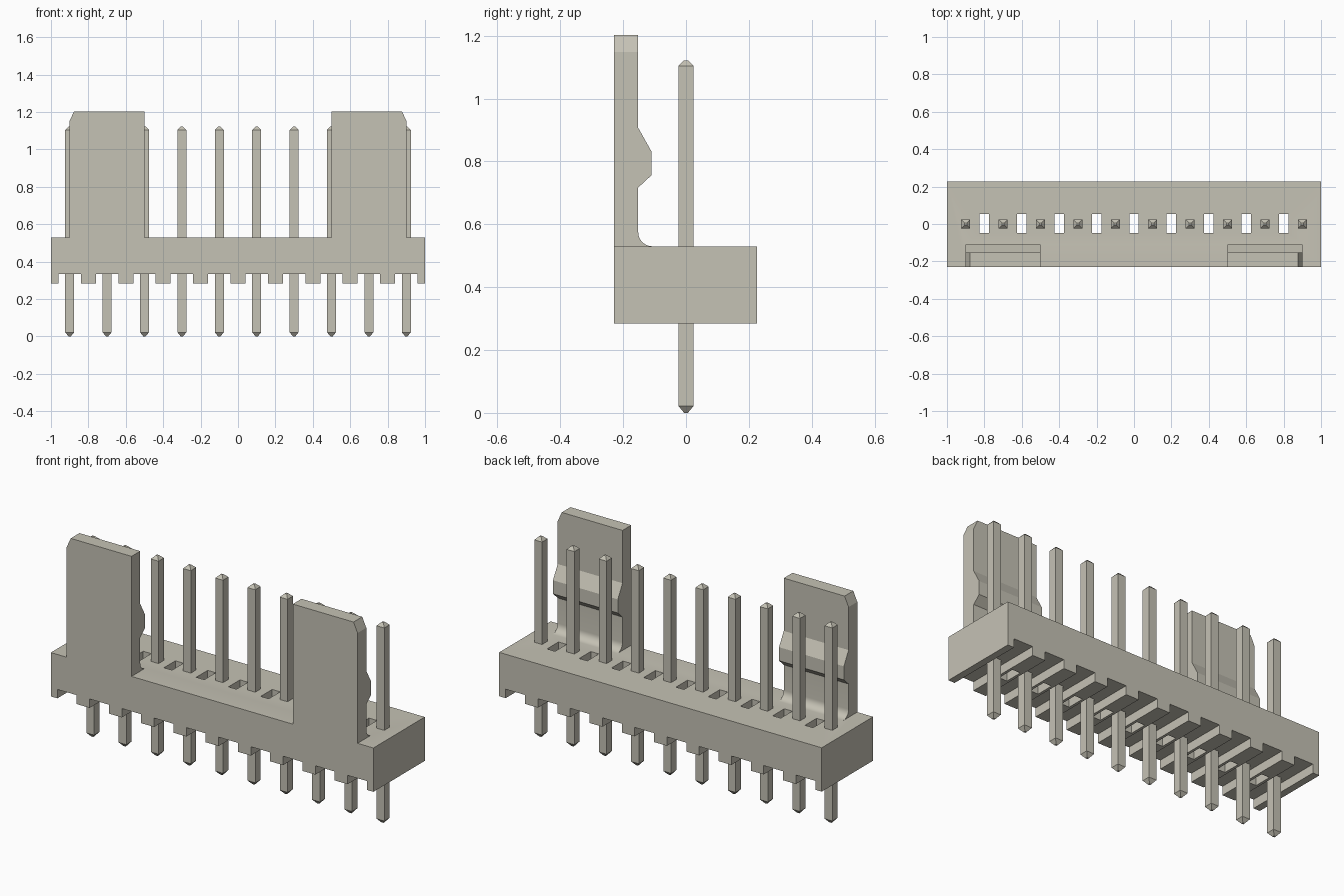
import bpy, bmesh, math
from mathutils import Vector

if "Cube" in bpy.data.objects:
    bpy.data.objects.remove(bpy.data.objects["Cube"])

# Single warm grey plastic colour
COLOUR = (0.56, 0.54, 0.46, 1)
mat = bpy.data.materials.new("warm_grey")
mat.use_nodes = True
mat.diffuse_color = COLOUR
mat.node_tree.nodes["Principled BSDF"].inputs["Base Color"].default_value = COLOUR

PITCH, PINS = 0.2, 10
FRONT, BACK = -0.229, 0.226
BOTTOM, GROOVE, TOP = 0.284, 0.334, 0.53
pin_xs = [(i - (PINS - 1) / 2) * PITCH for i in range(PINS)]


def finish(bm, name):
    bmesh.ops.recalc_face_normals(bm, faces=bm.faces)
    mesh = bpy.data.meshes.new(name)
    bm.to_mesh(mesh)
    bm.free()
    mesh.materials.append(mat)
    obj = bpy.data.objects.new(name, mesh)
    bpy.context.collection.objects.link(obj)
    return obj


def prism(points, direction):
    """Closed profile extruded along a direction."""
    bm = bmesh.new()
    face = bm.faces.new([bm.verts.new(p) for p in points])
    ext = bmesh.ops.extrude_face_region(bm, geom=[face])
    verts = [v for v in ext["geom"] if isinstance(v, bmesh.types.BMVert)]
    bmesh.ops.translate(bm, verts=verts, vec=direction)
    bmesh.ops.recalc_face_normals(bm, faces=bm.faces)
    return bm


def combine(target, tool, operation):
    mod = target.modifiers.new(operation, "BOOLEAN")
    mod.operation, mod.solver, mod.object = operation, "EXACT", tool
    bpy.context.view_layer.objects.active = target
    bpy.ops.object.modifier_apply(modifier=mod.name)
    bpy.data.objects.remove(tool)


# Housing: front profile with a groove under every pin
outline = [(1, BOTTOM), (1, TOP), (-1, TOP), (-1, BOTTOM)]
for x in pin_xs:
    outline += [(x - 0.06, BOTTOM), (x - 0.06, GROOVE),
                (x + 0.06, GROOVE), (x + 0.06, BOTTOM)]
housing = finish(prism([(x, FRONT, z) for x, z in outline], (0, BACK - FRONT, 0)), "housing")

# Vent slots through the housing, between neighbouring pins
bm = bmesh.new()
for x in pin_xs[:-1]:
    box = bmesh.ops.create_cube(bm, size=1)["verts"]
    bmesh.ops.scale(bm, verts=box, vec=(0.05, 0.102, 1))
    bmesh.ops.translate(bm, verts=box, vec=(x + PITCH / 2, 0.002, 0.5))
slots = finish(bm, "slot_cutter")
slots.hide_render = True
combine(housing, slots, "DIFFERENCE")

# Locking tabs: side profile with a catch ridge and a rounded foot
R = 0.045
INNER = -0.152
side = [(FRONT, 0.45), (FRONT, 1.203), (INNER, 1.203), (INNER, 0.907),
        (-0.11, 0.832), (-0.11, 0.756), (INNER, 0.717)]
for i in range(9):
    a = math.pi / 2 * i / 8
    side.append((INNER + R * (1 - math.cos(a)), TOP + R * (1 - math.sin(a))))
side.append((INNER + R, 0.45))
for label, s in (("left", 1), ("right", -1)):
    bm = prism([(s * 0.5, y, z) for y, z in side], (s * 0.402, 0, 0))
    # Bevel the outer top corner
    cut = bmesh.ops.bisect_plane(bm, geom=bm.verts[:] + bm.edges[:] + bm.faces[:],
                                 plane_co=(s * 0.902, 0, 1.148),
                                 plane_no=Vector((s * 0.055, 0, 0.025)), clear_outer=True)
    edges = [e for e in cut["geom_cut"] if isinstance(e, bmesh.types.BMEdge)]
    bmesh.ops.contextual_create(bm, geom=edges)
    combine(housing, finish(bm, label + "_locking_tab"), "UNION")

# Merge flush faces
bm = bmesh.new()
bm.from_mesh(housing.data)
bmesh.ops.remove_doubles(bm, verts=bm.verts, dist=0.0001)
bmesh.ops.dissolve_limit(bm, angle_limit=0.01, verts=bm.verts, edges=bm.edges)
bm.to_mesh(housing.data)
bm.free()
bpy.ops.object.select_all(action="DESELECT")
housing.select_set(True)
bpy.context.view_layer.objects.active = housing
bpy.ops.object.shade_smooth_by_angle(angle=math.radians(20))

# Square pins with tapered ends
W, TIP = 0.024, 0.006
for n, x in enumerate(pin_xs, 1):
    bm = bmesh.new()
    rings = []
    for z, h in ((0, TIP), (0.022, W), (1.104, W), (1.122, TIP)):
        rings.append([bm.verts.new((x + h * cx, h * cy, z))
                      for cx, cy in ((-1, -1), (1, -1), (1, 1), (-1, 1))])
    for low, high in zip(rings, rings[1:]):
        for i in range(4):
            j = (i + 1) % 4
            bm.faces.new((low[i], low[j], high[j], high[i]))
    bm.faces.new(rings[0])
    bm.faces.new(rings[-1])
    finish(bm, f"pin_{n}")
